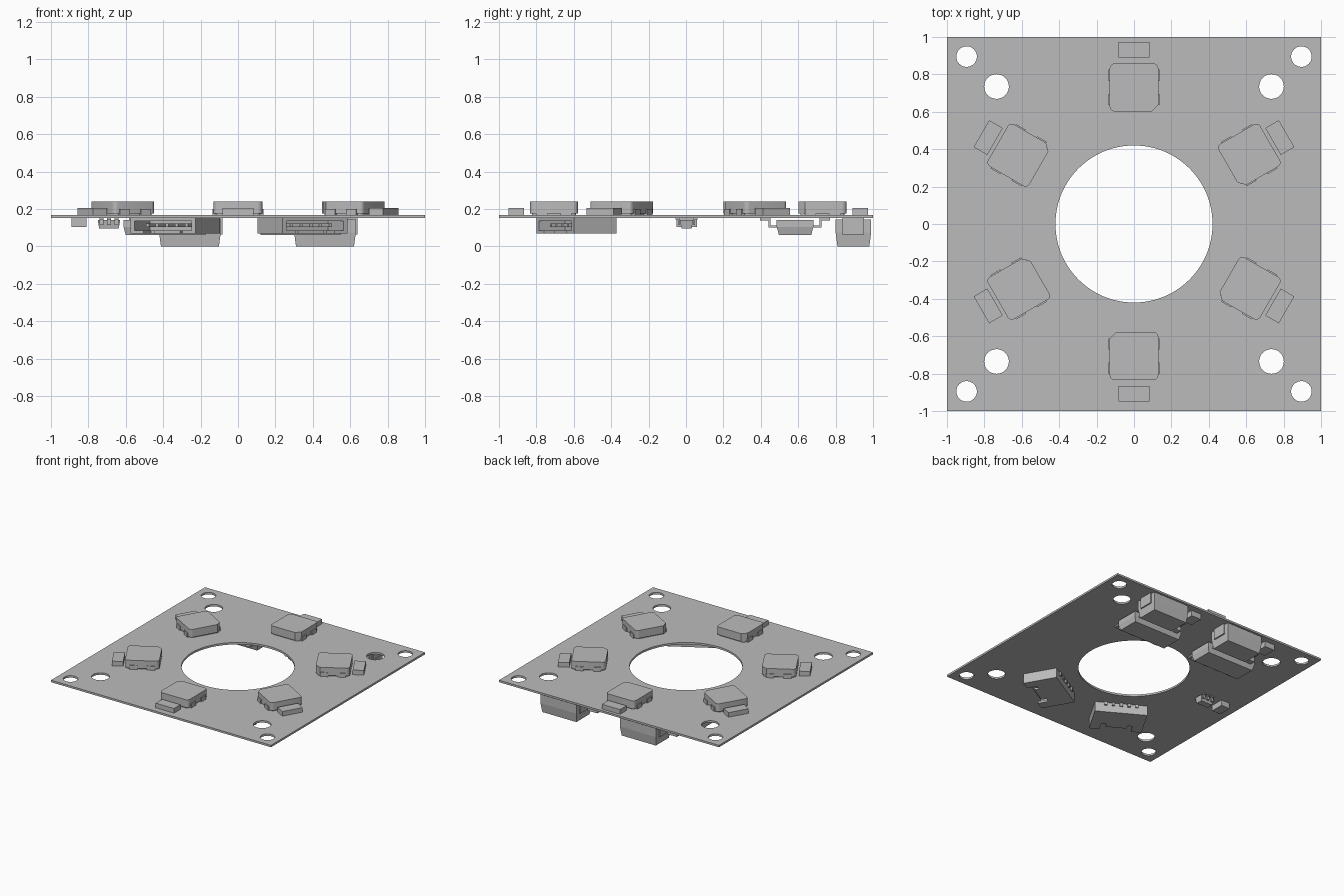
import bpy
import bmesh
from math import radians, cos, sin, pi
from mathutils import Matrix, Vector

cube = bpy.data.objects.get("Cube")
if cube:
    bpy.data.objects.remove(cube, do_unlink=True)

grey = bpy.data.materials.new("plain grey")
grey.use_nodes = True
tone = (0.5, 0.5, 0.5, 1)
grey.diffuse_color = tone
for node in grey.node_tree.nodes:
    if node.type == 'BSDF_PRINCIPLED':
        node.inputs["Base Color"].default_value = tone

BOARD_LOW, BOARD_TOP = 0.151, 0.167


def circle(x, y, r, n=32):
    return [(x + r * cos(2 * pi * i / n), y + r * sin(2 * pi * i / n)) for i in range(n)]


def rounded(hx, hy, r, cut=0.0, n=5):
    """Rectangle with round corners; the corner at +x -y may be cut straight."""
    pts = []
    for k, (sx, sy) in enumerate([(1, 1), (-1, 1), (-1, -1), (1, -1)]):
        if k == 3 and cut:
            pts += [(hx - cut, -hy), (hx, cut - hy)]
            continue
        for i in range(n + 1):
            a = radians(90 * k + 90 * i / n)
            pts.append((sx * (hx - r) + r * cos(a), sy * (hy - r) + r * sin(a)))
    return pts


def prism(bm, loops, z0, z1):
    """Extrude an outline, with any further loops as holes."""
    edges = []
    for pts in loops:
        vs = [bm.verts.new((x, y, z0)) for x, y in pts]
        edges += [bm.edges.new((vs[i - 1], vs[i])) for i in range(len(vs))]
    if len(loops) == 1:
        faces = bmesh.ops.contextual_create(bm, geom=edges)["faces"]
    else:
        out = bmesh.ops.triangle_fill(bm, edges=edges, use_beauty=True)["geom"]
        faces = [g for g in out if isinstance(g, bmesh.types.BMFace)]
    out = bmesh.ops.extrude_face_region(bm, geom=faces, use_keep_orig=True)["geom"]
    verts = [g for g in out if isinstance(g, bmesh.types.BMVert)]
    bmesh.ops.translate(bm, verts=verts, vec=(0, 0, z1 - z0))


def box(bm, x0, x1, y0, y1, z0, z1, taper=0.0):
    """Box; taper draws in the lower face."""
    verts = bmesh.ops.create_cube(bm, size=1)["verts"]
    for v in verts:
        low = taper if v.co.z < 0 else 0
        v.co = Vector((x1 - low if v.co.x > 0 else x0 + low,
                       y1 - low if v.co.y > 0 else y0 + low,
                       z1 if v.co.z > 0 else z0))


def finish(name, bm, x=0, y=0, turn=0):
    bmesh.ops.recalc_face_normals(bm, faces=bm.faces)
    mesh = bpy.data.meshes.new(name)
    bm.to_mesh(mesh)
    bm.free()
    mesh.materials.append(grey)
    mesh.shade_smooth()
    mesh.set_sharp_from_angle(angle=radians(28))
    obj = bpy.data.objects.new(name, mesh)
    obj.matrix_world = Matrix.Translation((x, y, 0)) @ Matrix.Rotation(radians(turn), 4, 'Z')
    bpy.context.collection.objects.link(obj)
    return obj


def gull_leads(bm, xs, w, y_body, y_bend, y_end, z_out, t, sides=(-1, 1)):
    """Bent leads: shoulder, riser and foot against the underside of the board."""
    for s in sides:
        for x in xs:
            for ya, yb, z0, z1 in [(y_body - 0.01, y_bend, z_out, z_out + t),
                                   (y_bend - t, y_bend, z_out, BOARD_LOW),
                                   (y_bend - t, y_end, BOARD_LOW - t, BOARD_LOW)]:
                box(bm, x - w / 2, x + w / 2, min(s * ya, s * yb), max(s * ya, s * yb), z0, z1)


# Board with centre opening and mounting holes
bm = bmesh.new()
loops = [[(-1, -1), (1, -1), (1, 1), (-1, 1)], circle(0, 0, 0.42, 96)]
for sx in (-1, 1):
    for sy in (-1, 1):
        loops.append(circle(sx * 0.895, sy * 0.895, 0.055))
        loops.append(circle(sx * 0.735, sy * 0.735, 0.066))
prism(bm, loops, BOARD_LOW, BOARD_TOP)
finish("board", bm)

# Ring of six light packages, each with a small chip outside it
for k in range(6):
    upright = k in (0, 3)
    turn = 60 * k
    out = Vector((-sin(radians(turn)), cos(radians(turn))))
    bm = bmesh.new()
    prism(bm, [rounded(0.13, 0.128, 0.025, 0.035)], 0.175, 0.24)
    prism(bm, [rounded(0.118, 0.118, 0.02)], BOARD_TOP, 0.176)
    for s in (-1, 1):
        for y in (-0.065, 0.065):
            a, b = sorted((s * 0.11, s * 0.137))
            box(bm, a, b, y - 0.03, y + 0.03, BOARD_TOP, 0.2)
    p = out * (0.718 if upright else 0.712)
    finish(f"light_{k + 1}", bm, p.x, p.y + 0.012, turn)

    bm = bmesh.new()
    box(bm, -0.083, 0.083, -0.042, 0.042, BOARD_TOP, 0.205)
    p = out * (0.92 if upright else 0.9)
    finish(f"light_chip_{k + 1}", bm, p.x, p.y + 0.012, turn)

# Underside: angled cable sockets, open at the front
for side, x in (("left", 0.345), ("right", -0.335)):
    bm = bmesh.new()
    w, d, z0, z1 = 0.2, 0.1325, 0.07, BOARD_LOW
    notch = [(-w, -d), (-0.12, -d), (-0.12, -0.05), (-0.08, -0.05), (-0.08, -0.09), (0.08, -0.09),
             (0.08, -0.05), (0.12, -0.05), (0.12, -d), (w, -d), (w, d), (-w, d)]
    prism(bm, [notch], z0, z0 + 0.016)
    box(bm, -w, w, -d, d, z1 - 0.016, z1)
    for s in (-1, 1):
        a, b = sorted((s * w, s * (w - 0.025)))
        box(bm, a, b, -d, d, z0 + 0.016, z1 - 0.016)
    box(bm, -w + 0.025, w - 0.025, 0.03, d, z0 + 0.016, z1 - 0.016)
    for i in range(5):
        px = (i - 2) * 0.06
        box(bm, px - 0.009, px + 0.009, -0.09, 0.04, 0.104, 0.122)
        box(bm, px - 0.012, px + 0.012, d - 0.01, d + 0.012, z1 - 0.025, z1)
    finish(f"cable_socket_{side}", bm, x, -0.585, 30 if x > 0 else -30)

# Underside: two matching groups of driver chip, large capacitor and small chip
for side, dx in (("left", 0.0), ("right", -0.722)):
    bm = bmesh.new()
    box(bm, -0.225, 0.225, -0.098, 0.098, 0.105, 0.142)
    box(bm, -0.225, 0.225, -0.098, 0.098, 0.06, 0.105, 0.012)
    gull_leads(bm, [-0.165, -0.055, 0.055, 0.165], 0.045, 0.098, 0.142, 0.188, 0.1, 0.012)
    finish(f"driver_chip_{side}", bm, 0.335 + dx, 0.583)

    bm = bmesh.new()
    box(bm, -0.165, 0.165, -0.095, 0.095, 0.075, 0.145)
    box(bm, -0.165, 0.165, -0.095, 0.095, 0.0, 0.075, 0.01)
    for s in (-1, 1):
        a, b = sorted((s * 0.1, s * 0.174))
        box(bm, a, b, -0.058, 0.058, 0.065, BOARD_LOW)
    finish(f"large_capacitor_{side}", bm, 0.465 + dx, 0.895)

    bm = bmesh.new()
    box(bm, -0.045, 0.045, -0.055, 0.055, 0.105, BOARD_LOW)
    finish(f"small_chip_{side}", bm, 0.185 + dx, 0.895)

# Underside: small regulator and its chip
bm = bmesh.new()
box(bm, -0.06, 0.06, -0.035, 0.035, 0.095, 0.142, 0.008)
gull_leads(bm, [-0.04, 0, 0.04], 0.02, 0.035, 0.046, 0.058, 0.115, 0.008)
finish("regulator", bm, -0.69, 0.003)
bm = bmesh.new()
box(bm, -0.04, 0.04, -0.055, 0.055, 0.105, BOARD_LOW)
finish("regulator_chip", bm, -0.85, 0.005)
